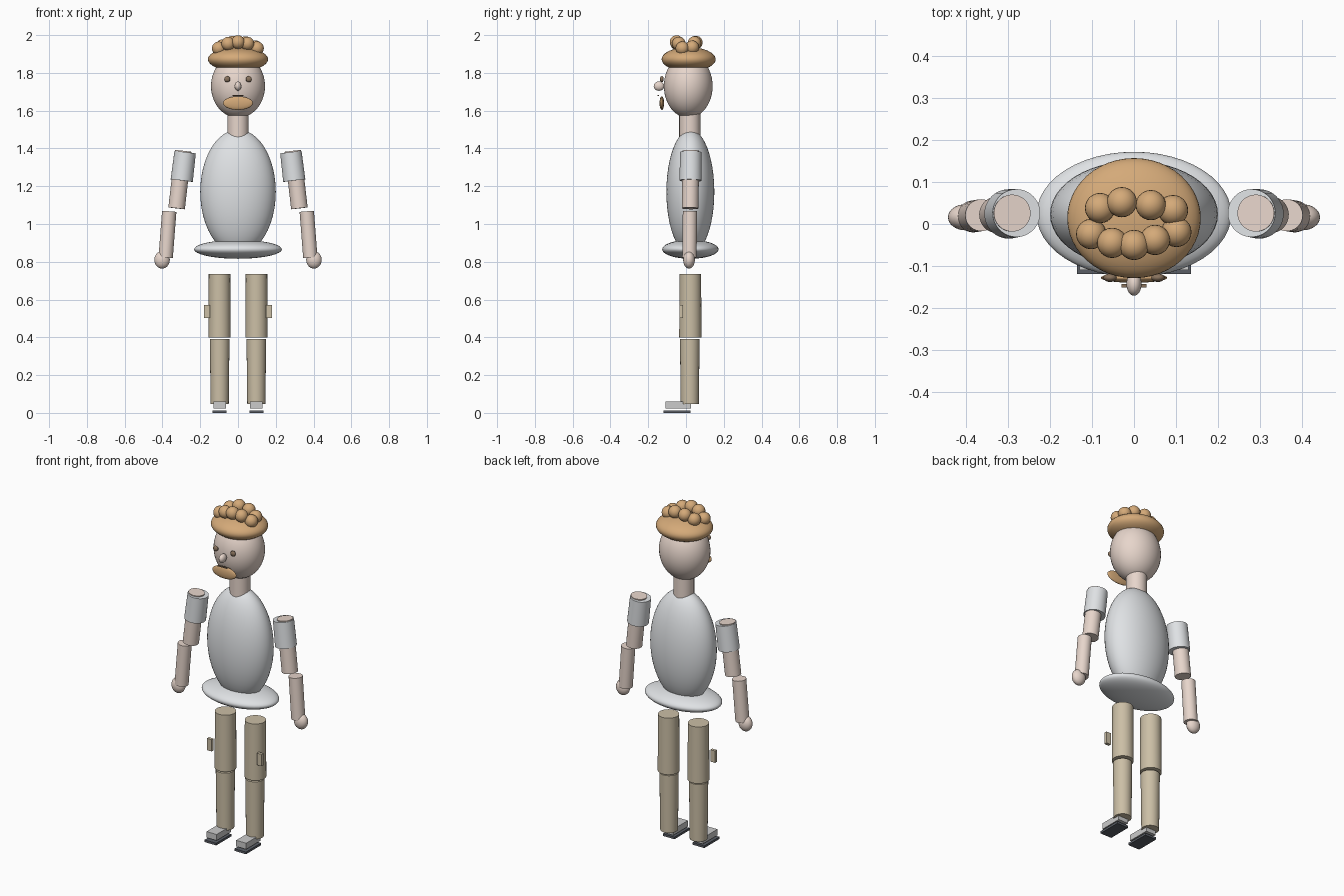
import bpy
import math
from mathutils import Vector

if "Cube" in bpy.data.objects:
    bpy.data.objects.remove(bpy.data.objects["Cube"])


def material(name, rgb):
    m = bpy.data.materials.new(name)
    m.diffuse_color = (*rgb, 1)
    m.use_nodes = True
    m.node_tree.nodes["Principled BSDF"].inputs["Base Color"].default_value = m.diffuse_color
    return m


SKIN = material("skin", (0.80, 0.67, 0.60))
HAIR = material("hair", (0.66, 0.40, 0.19))
SHIRT = material("shirt", (0.74, 0.76, 0.78))
CLOTH = material("trousers", (0.60, 0.52, 0.38))
DARK = material("sole", (0.10, 0.11, 0.13))
EYE = material("eye", (0.25, 0.17, 0.11))
SHOE = material("shoe", (0.72, 0.74, 0.74))


def finish(name, mat):
    o = bpy.context.object
    o.name = name
    o.data.materials.append(mat)
    bpy.ops.object.transform_apply(location=False, rotation=True, scale=True)
    bpy.ops.object.shade_smooth_by_angle(angle=math.radians(40))
    return o


def ball(name, loc, radii, mat, seg=48):
    bpy.ops.mesh.primitive_uv_sphere_add(segments=seg, ring_count=seg // 2, radius=1, location=loc)
    bpy.context.object.scale = radii
    return finish(name, mat)


def box(name, loc, size, mat):
    bpy.ops.mesh.primitive_cube_add(size=1, location=loc)
    bpy.context.object.scale = size
    return finish(name, mat)


def limb(name, top, bottom, r_top, r_bottom, mat):
    a, b = Vector(top), Vector(bottom)
    bpy.ops.mesh.primitive_cone_add(vertices=40, radius1=r_bottom, radius2=r_top,
                                    depth=(a - b).length, location=(a + b) / 2)
    bpy.context.object.rotation_euler = (a - b).to_track_quat('Z', 'Y').to_euler()
    return finish(name, mat)


# Torso, shirt hem and neck
ball("torso", (0, 0.023, 1.17), (0.2, 0.127, 0.33), SHIRT)
ball("shirt_hem", (0, 0.023, 0.866), (0.232, 0.149, 0.05), SHIRT)
limb("neck", (0, 0.02, 1.62), (0, 0.02, 1.45), 0.056, 0.056, SKIN)

# Head and hair
ball("head", (0, 0.012, 1.73), (0.143, 0.129, 0.168), SKIN)
ball("hair_cap", (0, 0.014, 1.872), (0.159, 0.143, 0.064), HAIR)
curls = [(-0.081, 0.038), (-0.029, 0.052), (0.04, 0.045), (0.093, 0.033), (0.101, -0.019),
         (0.05, -0.038), (0, -0.05), (-0.052, -0.045), (-0.102, -0.024)]
for i, (x, y) in enumerate(curls):
    ball(f"hair_curl_{i + 1}", (x, y, 1.963 - 3.2 * x * x), (0.036, 0.036, 0.036), HAIR, 24)

# Face
ball("nose", (0, -0.143, 1.73), (0.018, 0.028, 0.025), SKIN, 24)
box("mouth", (0, -0.147, 1.681), (0.06, 0.008, 0.006), EYE)
ball("beard", (0, -0.128, 1.64), (0.079, 0.012, 0.036), HAIR, 32)

for s, side in ((-1, "left"), (1, "right")):
    ball(f"{side}_eye", (s * 0.057, -0.128, 1.767), (0.016, 0.01, 0.016), EYE, 24)

    # Arm
    limb(f"{side}_sleeve", (s * 0.28, 0.026, 1.38), (s * 0.298, 0.024, 1.23), 0.057, 0.059, SHIRT)
    limb(f"{side}_upper_arm", (s * 0.29, 0.026, 1.387), (s * 0.325, 0.022, 1.083), 0.044, 0.044, SKIN)
    limb(f"{side}_forearm", (s * 0.364, 0.021, 1.067), (s * 0.383, 0.018, 0.822), 0.038, 0.038, SKIN)
    ball(f"{side}_hand", (s * 0.402, 0.016, 0.81), (0.041, 0.031, 0.046), SKIN, 32)

    # Leg
    limb(f"{side}_thigh", (s * 0.098, 0.023, 0.735), (s * 0.098, 0.023, 0.4), 0.057, 0.059, CLOTH)
    limb(f"{side}_shin", (s * 0.097, 0.02, 0.39), (s * 0.097, 0.02, 0.048), 0.052, 0.048, CLOTH)
    box(f"{side}_pocket", (s * 0.164, -0.026, 0.537), (0.031, 0.018, 0.07), CLOTH)

    # Shoe
    box(f"{side}_shoe", (s * 0.097, -0.041, 0.042), (0.066, 0.136, 0.036), SHOE)
    box(f"{side}_sole", (s * 0.098, -0.048, 0.0065), (0.076, 0.142, 0.013), DARK)
